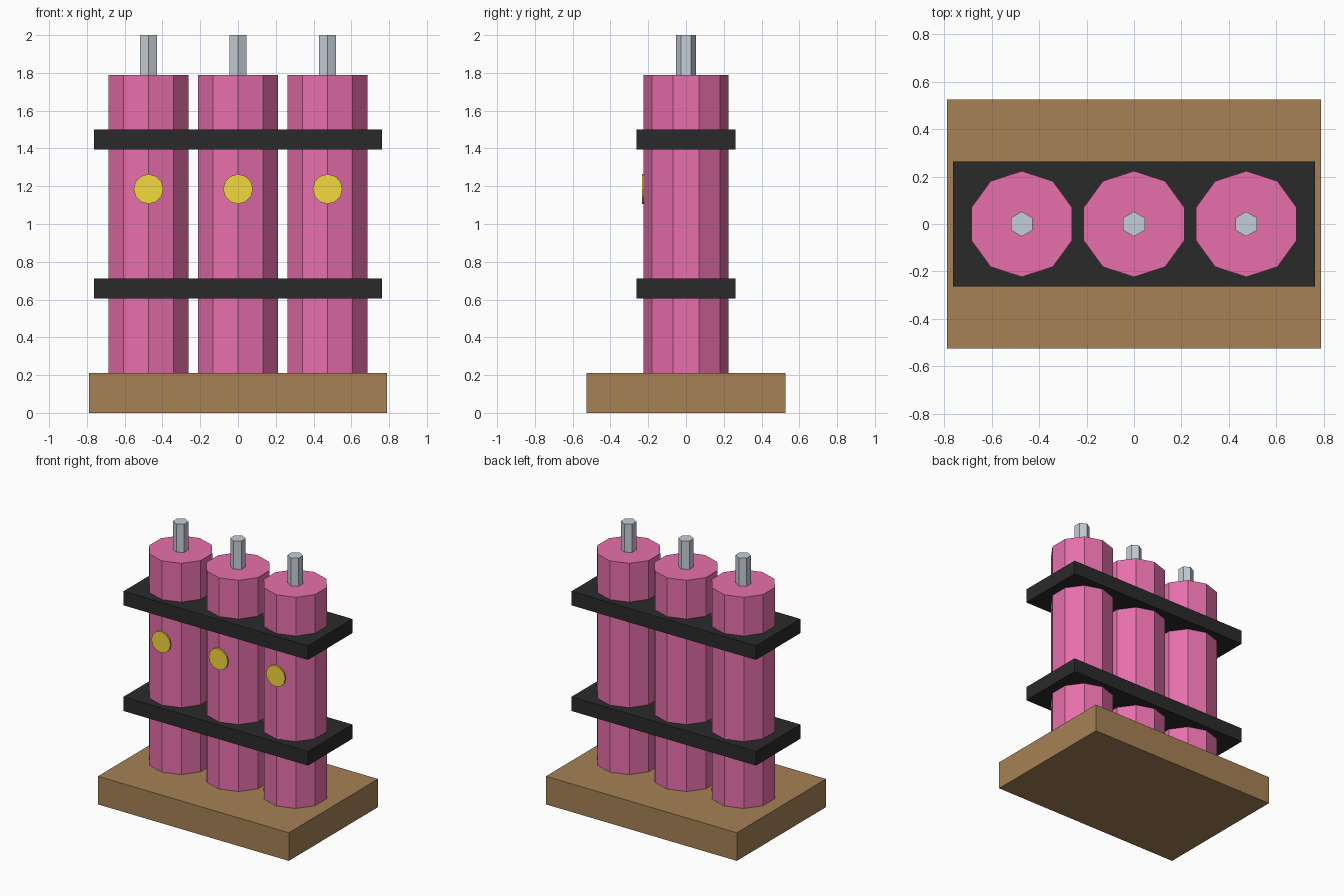
import bpy
import math

if "Cube" in bpy.data.objects:
    bpy.data.objects.remove(bpy.data.objects["Cube"])


def material(name, rgb):
    m = bpy.data.materials.new(name)
    m.diffuse_color = (*rgb, 1)
    m.use_nodes = True
    m.node_tree.nodes["Principled BSDF"].inputs["Base Color"].default_value = m.diffuse_color
    return m


PINK = material("pink", (0.80, 0.16, 0.41))
BLACK = material("black", (0.023, 0.023, 0.023))
WOOD = material("brown", (0.38, 0.22, 0.09))
YELLOW = material("yellow", (0.90, 0.69, 0.045))
STEEL = material("steel", (0.56, 0.62, 0.68))


def finish(name, mat):
    ob = bpy.context.object
    ob.name = name
    ob.data.materials.append(mat)
    return ob


def box(name, sx, sy, z0, z1, mat):
    bpy.ops.mesh.primitive_cube_add(size=1, location=(0, 0, (z0 + z1) / 2))
    bpy.context.object.scale = (sx, sy, z1 - z0)
    return finish(name, mat)


def prism(name, sides, r, depth, loc, mat, rot=(0, 0, 0)):
    bpy.ops.mesh.primitive_cylinder_add(vertices=sides, radius=r, depth=depth,
                                        location=loc, rotation=rot)
    return finish(name, mat)


# Base slab and the two straps
box("base", 1.579, 1.053, 0, 0.2105, WOOD)
box("lower_strap", 1.526, 0.526, 0.605, 0.711, BLACK)
box("upper_strap", 1.526, 0.526, 1.395, 1.50, BLACK)

# Three tubes, each with a top pin and a thin front button
for side, x in (("left", -0.474), ("middle", 0), ("right", 0.474)):
    prism(side + "_tube", 10, 0.2237, 1.579, (x, 0, 1.0), PINK)
    prism(side + "_pin", 6, 0.0525, 0.2105, (x, 0, 1.8947), STEEL)
    prism(side + "_button", 12, 0.079, 0.011, (x, -0.2285, 1.185), YELLOW,
          (math.pi / 2, 0, 0))
